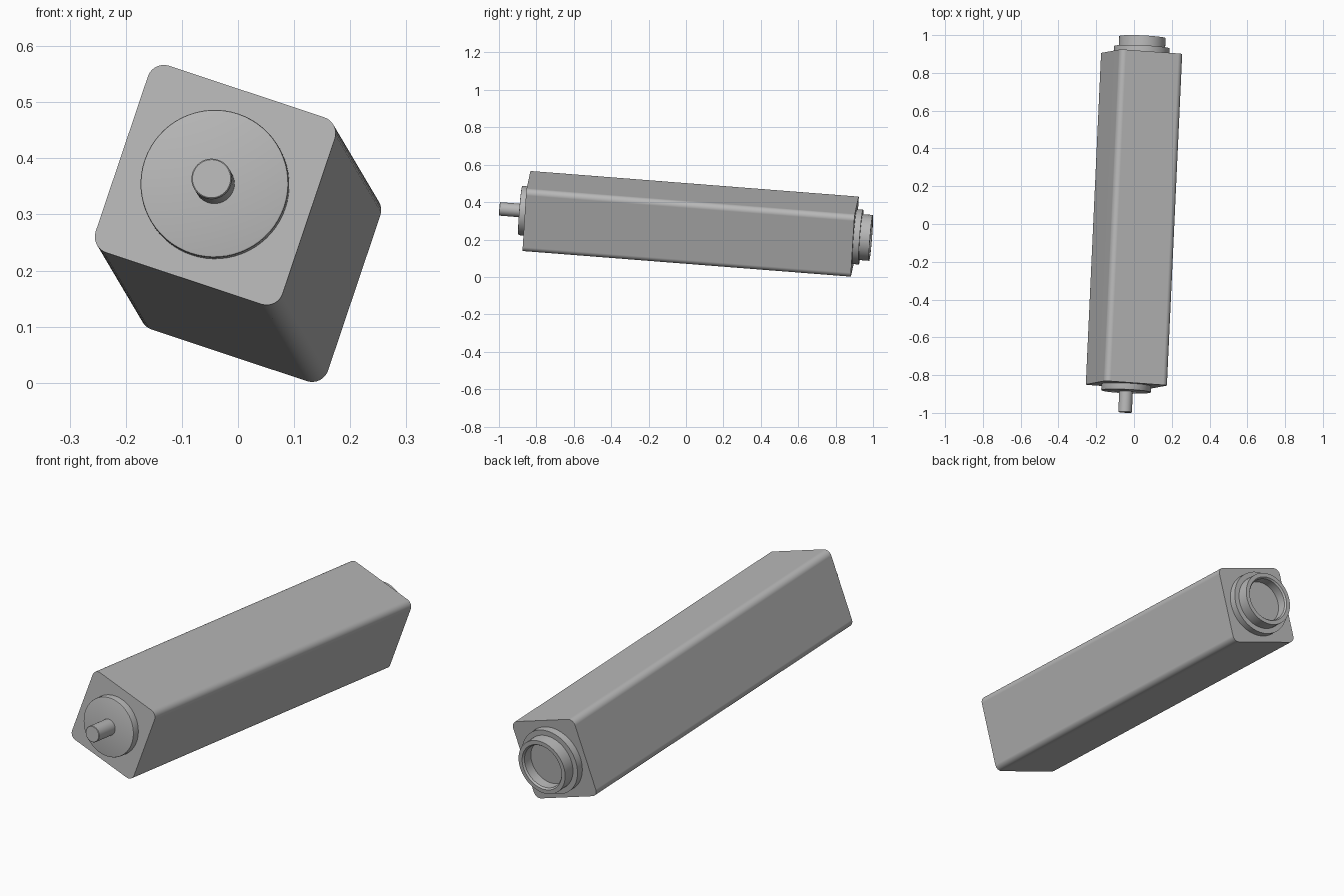
import bpy, bmesh, math
from mathutils import Vector, Matrix, Quaternion

old = bpy.data.objects.get("Cube")
if old:
    bpy.data.objects.remove(old, do_unlink=True)

# Single grey material
grey = bpy.data.materials.new("plain_grey")
grey.use_nodes = True
color = (0.48, 0.48, 0.48, 1)
grey.diffuse_color = color
grey.node_tree.nodes["Principled BSDF"].inputs["Base Color"].default_value = color

# Placement: long axis along local y, rolled and tilted
AXIS = Vector((0.081, 1.755, -0.137)).normalized()
Y = Vector((0, 1, 0))
turn = Y.rotation_difference(AXIS) @ Quaternion(Y, math.radians(18.5))
PLACE = Matrix.Translation((0, 0.025, 0.284)) @ turn.to_matrix().to_4x4()

HALF_WIDTH, HALF_LENGTH, CORNER = 0.176, 0.881, 0.03


def finish(name, bm):
    bmesh.ops.recalc_face_normals(bm, faces=bm.faces)
    mesh = bpy.data.meshes.new(name)
    bm.to_mesh(mesh)
    bm.free()
    mesh.materials.append(grey)
    mesh.shade_smooth()
    mesh.set_sharp_from_angle(angle=math.radians(30))
    obj = bpy.data.objects.new(name, mesh)
    bpy.context.collection.objects.link(obj)
    obj.matrix_world = PLACE
    return obj


def lathe(name, profile, steps=64):
    """Revolve (radius, position) points around the long axis."""
    bm = bmesh.new()
    verts = [bm.verts.new((r, y, 0)) for r, y in profile]
    edges = [bm.edges.new(pair) for pair in zip(verts, verts[1:])]
    bmesh.ops.spin(bm, geom=verts + edges, cent=(0, 0, 0), axis=Y,
                   angle=math.tau, steps=steps)
    bmesh.ops.remove_doubles(bm, verts=bm.verts, dist=0.0001)
    return finish(name, bm)


# Square housing with rounded long edges
bm = bmesh.new()
bmesh.ops.create_cube(bm, size=2)
bmesh.ops.scale(bm, vec=(HALF_WIDTH, HALF_LENGTH, HALF_WIDTH), verts=bm.verts)
long_edges = [e for e in bm.edges
              if abs(e.verts[0].co.y - e.verts[1].co.y) > HALF_LENGTH]
bmesh.ops.bevel(bm, geom=long_edges, offset=CORNER, offset_type='OFFSET',
                segments=8, profile=0.5, affect='EDGES')
housing = finish("housing", bm)
weighted = housing.modifiers.new("flat_sides", 'WEIGHTED_NORMAL')
weighted.keep_sharp = True

# Front boss with a softened rim, and its shaft
lathe("front_boss", [(0, -0.87), (0.132, -0.87), (0.132, -0.911),
                     (0.131, -0.914), (0.128, -0.915), (0, -0.915)])
lathe("front_shaft", [(0, -0.9), (0.036, -0.9), (0.036, -1.024),
                      (0.034, -1.026), (0, -1.026)], 40)

# Rear flange and hollow socket
lathe("rear_flange", [(0, 0.87), (0.147, 0.87), (0.147, 0.914), (0, 0.914)])
lathe("rear_socket", [(0, 0.9), (0.123, 0.9), (0.123, 0.968), (0.104, 0.968),
                      (0.098, 0.96), (0.098, 0.916), (0, 0.916)])
